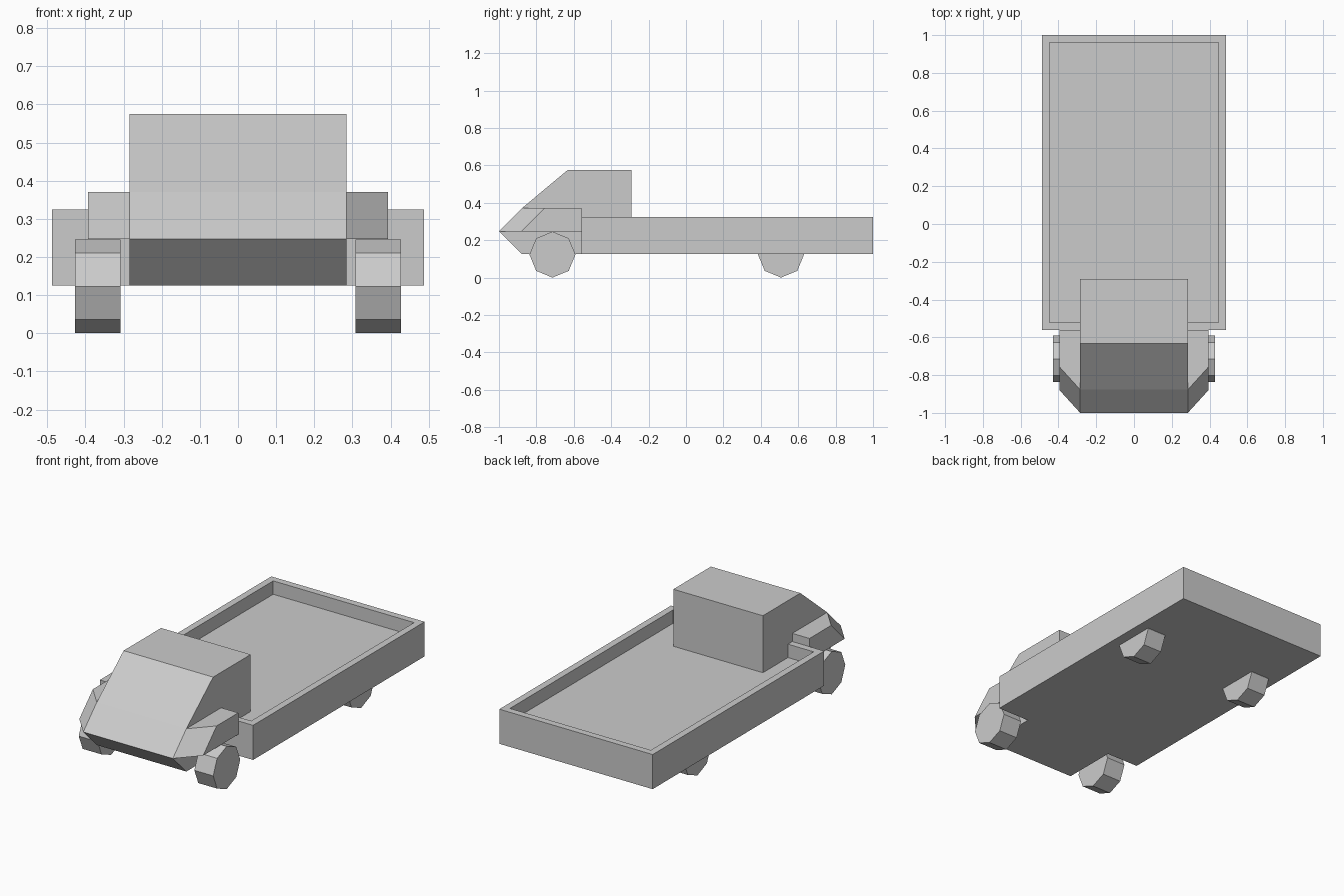
import bpy, bmesh
from math import pi, cos, sin
from mathutils import Vector

if "Cube" in bpy.data.objects:
    bpy.data.objects.remove(bpy.data.objects["Cube"])


def finish(name, bm):
    bmesh.ops.recalc_face_normals(bm, faces=bm.faces)
    me = bpy.data.meshes.new(name)
    bm.to_mesh(me)
    bm.free()
    ob = bpy.data.objects.new(name, me)
    bpy.context.collection.objects.link(ob)
    return ob


def prism(name, profile, x0, x1):
    """Extrude a (y, z) profile along x."""
    bm = bmesh.new()
    face = bm.faces.new([bm.verts.new((x0, y, z)) for y, z in profile])
    ext = bmesh.ops.extrude_face_region(bm, geom=[face], use_keep_orig=True)
    moved = [g for g in ext["geom"] if isinstance(g, bmesh.types.BMVert)]
    bmesh.ops.translate(bm, verts=moved, vec=(x1 - x0, 0, 0))
    return finish(name, bm)


# Cab with sloping windscreen and undercut nose
prism("cab", [(-1, .247), (-.877, .371), (-.633, .575), (-.292, .575),
              (-.292, .24), (-.55, .125), (-.877, .125)], -.285, .285)

# Cargo bed: box with a sunken floor
bm = bmesh.new()
bmesh.ops.create_cube(bm, size=1)
bmesh.ops.scale(bm, verts=bm.verts, vec=(.976, 1.56, .199))
bmesh.ops.translate(bm, verts=bm.verts, vec=(0, .22, .2245))
top = max(bm.faces, key=lambda f: f.calc_center_median().z)
bmesh.ops.inset_region(bm, faces=[top], thickness=.056)
floor = bmesh.ops.extrude_discrete_faces(bm, faces=[top])["faces"][0]
bmesh.ops.translate(bm, verts=floor.verts, vec=(0, 0, -.077))
finish("cargo_bed", bm)

# Swept fenders and eight-sided wheels on both sides
R = .123
for side, s in (("right", 1), ("left", -1)):
    fender = prism(side + "_fender", [(-1, .247), (-.877, .371), (-.56, .371), (-.56, .247)],
                   s * .285, s * .394)
    for v in fender.data.vertices:
        if abs(v.co.x) > .35 and v.co.y < -.6:
            v.co.y += .12
    for end, y in (("front", -.714), ("rear", .508)):
        ring = [(y + R * cos(i * pi / 4), R + R * sin(i * pi / 4)) for i in range(8)]
        prism(f"{end}_{side}_wheel", ring, s * .308, s * .428)
